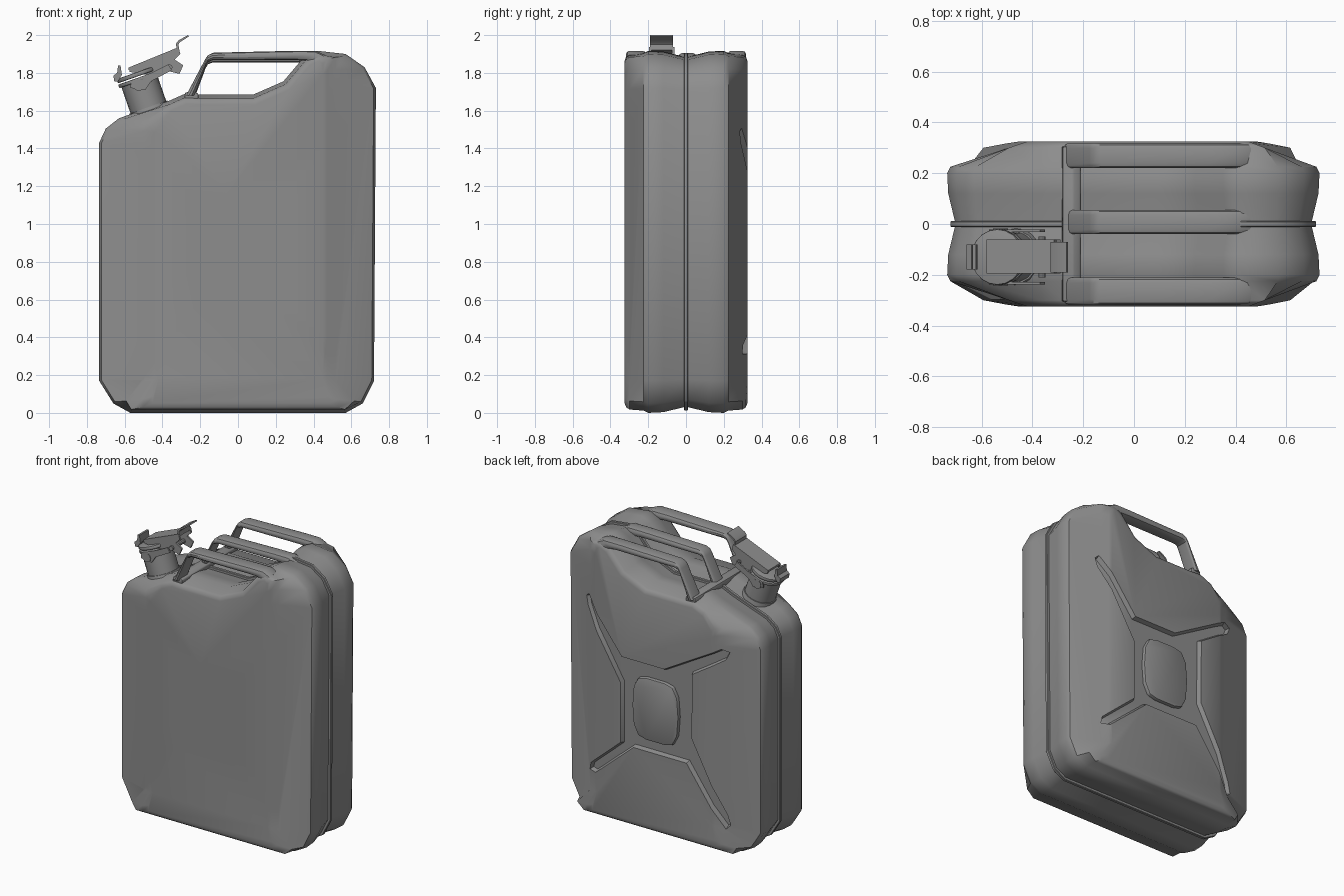
import bpy, bmesh, math
from mathutils import Vector

if "Cube" in bpy.data.objects:
    bpy.data.objects.remove(bpy.data.objects["Cube"])

paint = bpy.data.materials.new("dark_grey_paint")
paint.diffuse_color = (0.27, 0.27, 0.27, 1)
paint.use_nodes = True
paint.node_tree.nodes["Principled BSDF"].inputs["Base Color"].default_value = paint.diffuse_color


def shade(ob, angle=32):
    bpy.ops.object.select_all(action='DESELECT')
    ob.select_set(True)
    bpy.context.view_layer.objects.active = ob
    for m in list(ob.modifiers):
        bpy.ops.object.modifier_apply(modifier=m.name)
    bpy.ops.object.shade_smooth_by_angle(angle=math.radians(angle))


def finish(name, bm, bevel=0, seg=2, smooth=True):
    bmesh.ops.recalc_face_normals(bm, faces=bm.faces)
    me = bpy.data.meshes.new(name)
    bm.to_mesh(me)
    bm.free()
    me.materials.append(paint)
    ob = bpy.data.objects.new(name, me)
    bpy.context.collection.objects.link(ob)
    if bevel:
        m = ob.modifiers.new("bevel", 'BEVEL')
        m.width, m.segments, m.limit_method = bevel, seg, 'ANGLE'
    if smooth:
        shade(ob)
    return ob


def loft(rings):
    """Skin a list of equal-length vertex rings and cap both ends."""
    bm = bmesh.new()
    loops = [[bm.verts.new(p) for p in r] for r in rings]
    for l0, l1 in zip(loops, loops[1:]):
        for i in range(len(l0)):
            j = (i + 1) % len(l0)
            bm.faces.new((l0[i], l0[j], l1[j], l1[i]))
    bm.faces.new(loops[0])
    bm.faces.new(loops[-1])
    return bm


def prism(name, pts, y0, y1, bevel=0, seg=2):
    """Front-view polygon extruded along y."""
    return finish(name, loft([[(x, y, z) for x, z in pts] for y in (y0, y1)]), bevel, seg)


def cyl(name, a, b, r1, r2=None, n=20, bevel=0):
    a, b = Vector(a), Vector(b)
    bm = bmesh.new()
    bmesh.ops.create_cone(bm, cap_ends=True, segments=n, radius1=r1,
                          radius2=r1 if r2 is None else r2, depth=(b - a).length)
    q = (b - a).to_track_quat('Z', 'Y').to_matrix().to_4x4()
    bmesh.ops.transform(bm, matrix=q, verts=bm.verts)
    bmesh.ops.translate(bm, vec=(a + b) / 2, verts=bm.verts)
    return finish(name, bm, bevel)


def inset(pts, d):
    """Move a counter-clockwise outline inwards by d."""
    out = []
    for i, p in enumerate(pts):
        a, b, c = Vector(pts[i - 1]), Vector(p), Vector(pts[(i + 1) % len(pts)])
        e, f = (b - a).normalized(), (c - b).normalized()
        n1, n2 = Vector((-e.y, e.x)), Vector((-f.y, f.x))
        out.append(tuple(b + (n1 + n2) * d / (1 + n1.dot(n2))))
    return out


def clamp_x(pts, lo, hi, corner=0.0):
    """Limit x; the rounded bottom corners may reach further out."""
    out = []
    for x, z in pts:
        c = corner if z < 0.1 else 0
        out.append((min(max(x, lo - c), hi + c), z))
    return out


# body outline seen from the front
outline = [(-0.57, 0), (0.57, 0), (0.66, 0.05), (0.72, 0.17), (0.73, 1.72), (0.67, 1.83),
           (0.57, 1.90), (0.42, 1.917), (0.35, 1.885), (0.24, 1.755), (0.08, 1.685),
           (-0.2, 1.685), (-0.28, 1.69), (-0.37, 1.65), (-0.63, 1.56), (-0.70, 1.505),
           (-0.735, 1.43), (-0.735, 0.17), (-0.66, 0.05)]

# body: rings from the middle groove out to the flat panels
half = [(0.012, inset(outline, 0.03)), (0.12, inset(outline, 0.004)), (0.2, outline),
        (0.225, inset(outline, 0.012)),
        (0.3, clamp_x(inset(outline, 0.018), -0.4925, 0.515, 0.1)),
        (0.317, clamp_x(inset(outline, 0.03), -0.443, 0.471, 0.06)),
        (0.325, clamp_x(inset(outline, 0.052), -0.42, 0.45, 0.03))]
rings = [(-y, p) for y, p in reversed(half)] + half
body = finish("can_body", loft([[(x, y, z) for x, z in p] for y, p in rings]), smooth=False)


def surface(x):
    """Panel distance from the middle plane."""
    return 0.325 - 0.1 * max((-0.42 - x) / 0.29, (x - 0.45) / 0.26, 0)


# X-shaped recess with sloping walls pressed into both panels
cross = [(-0.535, 1.385), (-0.48, 1.40), (-0.06, 1.16), (0.26, 1.16), (0.53, 1.51), (0.555, 1.49),
         (0.54, 1.43), (0.27, 0.98), (0.27, 0.57), (0.51, 0.36), (0.52, 0.31), (0.46, 0.31),
         (0.17, 0.56), (-0.23, 0.56), (-0.51, 0.17), (-0.54, 0.20), (-0.52, 0.27),
         (-0.27, 0.74), (-0.275, 1.18), (-0.51, 1.33)][::-1]
for s in (-1, 1):
    levels = ((0, inset(cross, 0.012)), (1, cross), (2, cross))
    bm = loft([[(x, y, z) for x, z in p] for y, p in levels])
    for x in (-0.42, 0.45):
        bmesh.ops.bisect_plane(bm, geom=bm.verts[:] + bm.edges[:] + bm.faces[:],
                               plane_co=(x, 0, 0), plane_no=(1, 0, 0))
    for v in bm.verts:
        t = v.co.y
        v.co.y = s * (0.45 if t > 1.5 else surface(v.co.x) - 0.028 + 0.03 * t)
    cutter = finish("recess_cutter", bm, smooth=False)
    cutter.hide_render = True
    m = body.modifiers.new("recess", 'BOOLEAN')
    m.operation, m.solver, m.object = 'DIFFERENCE', 'EXACT', cutter
shade(body, 40)
for ob in [o for o in bpy.data.objects if o.name.startswith("recess_cutter")]:
    bpy.data.objects.remove(ob)

# raised pad in the centre of each cross
pad = [(-0.155, 0.72), (-0.12, 0.65), (-0.06, 0.635), (0.08, 0.635), (0.14, 0.65), (0.175, 0.72),
       (0.185, 0.85), (0.175, 0.98), (0.14, 1.045), (0.08, 1.06), (-0.06, 1.06), (-0.12, 1.045),
       (-0.155, 0.98), (-0.165, 0.85)]
for s, n in ((-1, "front_pad"), (1, "back_pad")):
    prism(n, pad, s * 0.27, s * 0.322, 0.01)

# welded seam around the middle
prism("seam_flange", inset(outline, 0.013), -0.011, 0.011, 0.003, 1)

# three carrying handles: rounded section swept along outer/inner point pairs
path = [((-0.275, 1.68), (-0.23, 1.68)), ((-0.175, 1.87), (-0.172, 1.835)),
        ((-0.16, 1.893), (-0.16, 1.857)), ((-0.13, 1.907), (-0.135, 1.867)),
        ((0.30, 1.917), (0.30, 1.868)), ((0.41, 1.917), (0.36, 1.865)),
        ((0.46, 1.895), (0.40, 1.84))]
section = [(0, 0.35), (0.07, 0.1), (0.2, 0), (0.8, 0), (0.93, 0.1), (1, 0.35),
           (1, 0.65), (0.93, 0.9), (0.8, 1), (0.2, 1), (0.07, 0.9), (0, 0.65)]
for n, y0, y1, dz in (("front_handle", -0.318, -0.21, 0), ("middle_handle", -0.04, 0.055, -0.012),
                      ("back_handle", 0.22, 0.318, 0)):
    finish(n, loft([[(o[0] + (i[0] - o[0]) * v, y0 + (y1 - y0) * u, o[1] + (i[1] - o[1]) * v + dz)
                     for u, v in section] for o, i in path]))
# common foot strip of the handles
prism("handle_foot", [(-0.285, 1.66), (-0.28, 1.695), (-0.24, 1.705), (-0.21, 1.69), (-0.21, 1.66)],
      -0.305, 0.305, 0.006)

# filler neck, tilted with the shoulder
Y = -0.13
base, ax = Vector((-0.468, Y, 1.60)), Vector((-0.33, 0, 0.944)).normalized()


def at(t):
    return base + ax * t


cyl("neck_collar", at(-0.04), at(0.02), 0.118, 0.106)
cyl("filler_neck", at(0), at(0.17), 0.1)
cyl("neck_rim", at(0.165), at(0.185), 0.112, bevel=0.005)
cyl("cap_lid", at(0.192), at(0.215), 0.11, bevel=0.006)

# clamp lever: two cheeks, a top plate, pins and the thumb tab
cheek = [(-0.575, 1.805), (-0.575, 1.83), (-0.315, 1.935), (-0.305, 1.90), (-0.335, 1.87),
         (-0.29, 1.84), (-0.31, 1.795), (-0.37, 1.81), (-0.42, 1.79), (-0.48, 1.79)]
for n, y0 in (("left_cheek", -0.195), ("right_cheek", -0.073)):
    prism(n, cheek, y0, y0 + 0.012)
prism("lever_plate", [(-0.58, 1.815), (-0.58, 1.828), (-0.315, 1.936), (-0.31, 1.922)],
      Y - 0.065, Y + 0.069)
prism("thumb_tab", [(-0.325, 1.92), (-0.328, 1.955), (-0.315, 1.972), (-0.265, 2.0), (-0.26, 1.993),
                    (-0.308, 1.962), (-0.316, 1.95), (-0.31, 1.92)], Y - 0.06, Y + 0.06)
cyl("lever_pin", (-0.362, Y - 0.08, 1.83), (-0.362, Y + 0.08, 1.83), 0.015, n=10)
cyl("clamp_pin", (-0.525, Y - 0.112, 1.735), (-0.525, Y + 0.112, 1.735), 0.03, n=12)
for n, s in (("left_link", -1), ("right_link", 1)):
    prism(n, [(-0.57, 1.72), (-0.565, 1.76), (-0.46, 1.80), (-0.37, 1.845), (-0.35, 1.815),
              (-0.46, 1.755), (-0.49, 1.71)], Y + s * 0.098, Y + s * 0.108)
# lid catch at the outer edge
prism("lid_catch", [(-0.655, 1.755), (-0.66, 1.785), (-0.64, 1.80), (-0.635, 1.84), (-0.622, 1.84),
                    (-0.615, 1.79), (-0.635, 1.755)], Y - 0.05, Y + 0.05)
